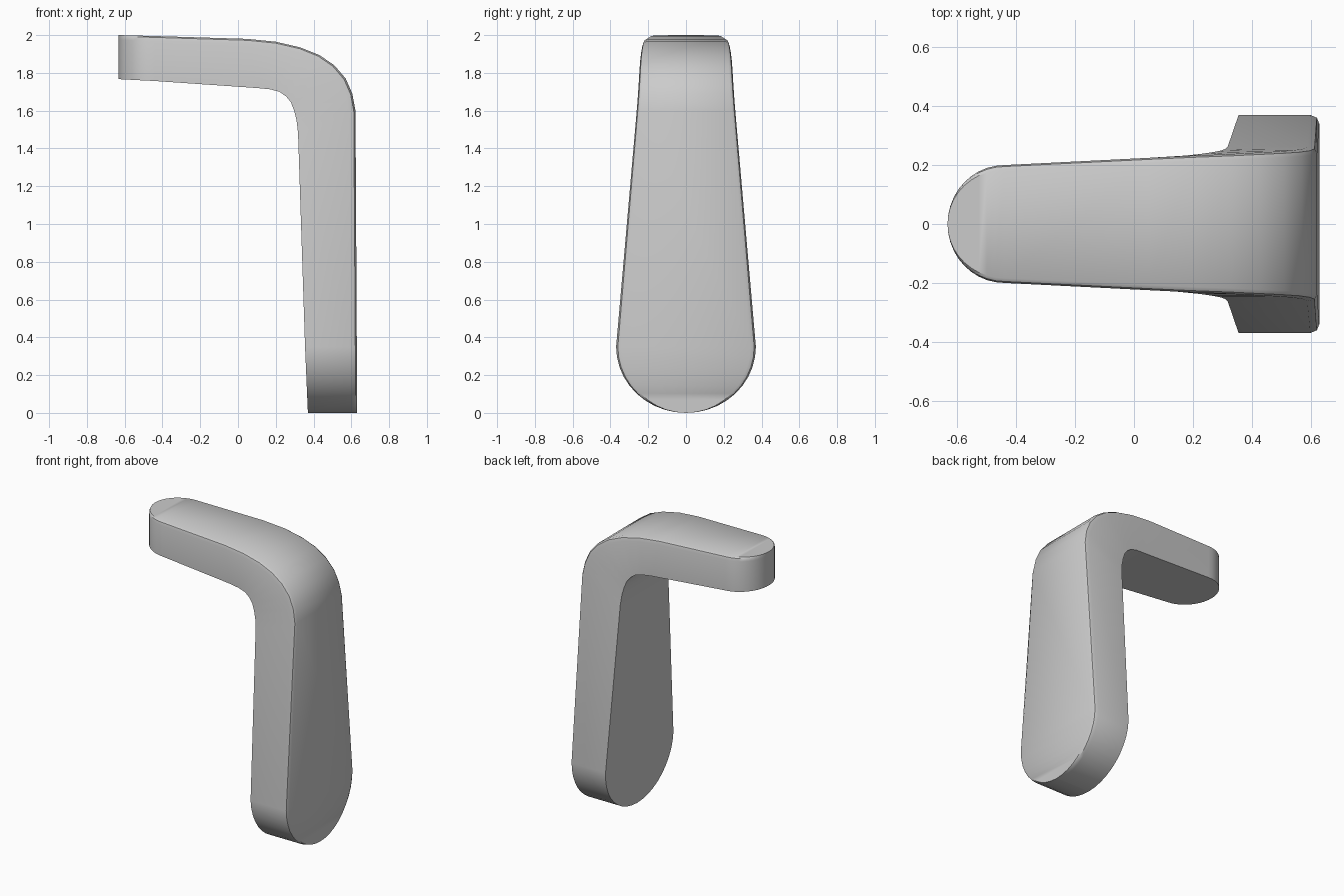
import bpy
import bmesh
import math

cube = bpy.data.objects.get("Cube")
if cube:
    bpy.data.objects.remove(cube, do_unlink=True)

grey = bpy.data.materials.new("plain_grey")
grey.use_nodes = True
colour = (0.6, 0.6, 0.6, 1)
grey.diffuse_color = colour
grey.node_tree.nodes["Principled BSDF"].inputs["Base Color"].default_value = colour


def mix(a, b, t):
    return a + (b - a) * t


STEPS = 10
stations = []  # outer x, outer z, inner x, inner z, half width

# Rounded tip of the arm
for i in range(STEPS + 1):
    a = math.pi / 2 * i / STEPS
    t = 1 - math.cos(a)
    x = mix(-0.633, -0.44, t)
    stations.append((x, mix(2.0, 1.995, t), x, mix(1.767, 1.757, t),
                     max(0.2 * math.sin(a), 0.002)))

# Arm, bend and upper end of the leg
stations += [
    (0.05, 1.98, 0.10, 1.72, 0.225),
    (0.20, 1.965, 0.17, 1.713, 0.232),
    (0.33, 1.935, 0.22, 1.70, 0.237),
    (0.43, 1.895, 0.255, 1.675, 0.242),
    (0.51, 1.84, 0.28, 1.645, 0.246),
    (0.57, 1.77, 0.297, 1.60, 0.25),
    (0.605, 1.69, 0.31, 1.55, 0.255),
    (0.622, 1.60, 0.318, 1.48, 0.262),
]

# Rounded foot of the leg
for i in range(STEPS + 1):
    a = math.pi / 2 * i / STEPS
    z = 0.35 * (1 - math.sin(a))
    stations.append((0.629, z, mix(0.355, 0.37, math.sin(a)), z,
                     max(0.37 * math.cos(a), 0.002)))

# Sweep a section with softened outer corners through the stations
bm = bmesh.new()
rings = []
for ox, oz, ix, iz, w in stations:
    def point(depth, y):
        return bm.verts.new((mix(ox, ix, depth), y, mix(oz, iz, depth)))
    half = [(0, w * 0.92), (0.03, w * 0.975), (0.11, w), (1, w)]
    rings.append([point(d, y) for d, y in half]
                 + [point(d, -y) for d, y in reversed(half)])
for r, s in zip(rings, rings[1:]):
    for k in range(len(r)):
        n = (k + 1) % len(r)
        bm.faces.new((r[k], r[n], s[n], s[k]))
bm.faces.new(rings[0])
bm.faces.new(rings[-1])
bmesh.ops.recalc_face_normals(bm, faces=bm.faces)

mesh = bpy.data.meshes.new("bent_handle")
bm.to_mesh(mesh)
bm.free()
mesh.materials.append(grey)
handle = bpy.data.objects.new("bent_handle", mesh)
bpy.context.collection.objects.link(handle)
bpy.context.view_layer.objects.active = handle
handle.select_set(True)
bpy.ops.object.shade_smooth_by_angle(angle=math.radians(35))
